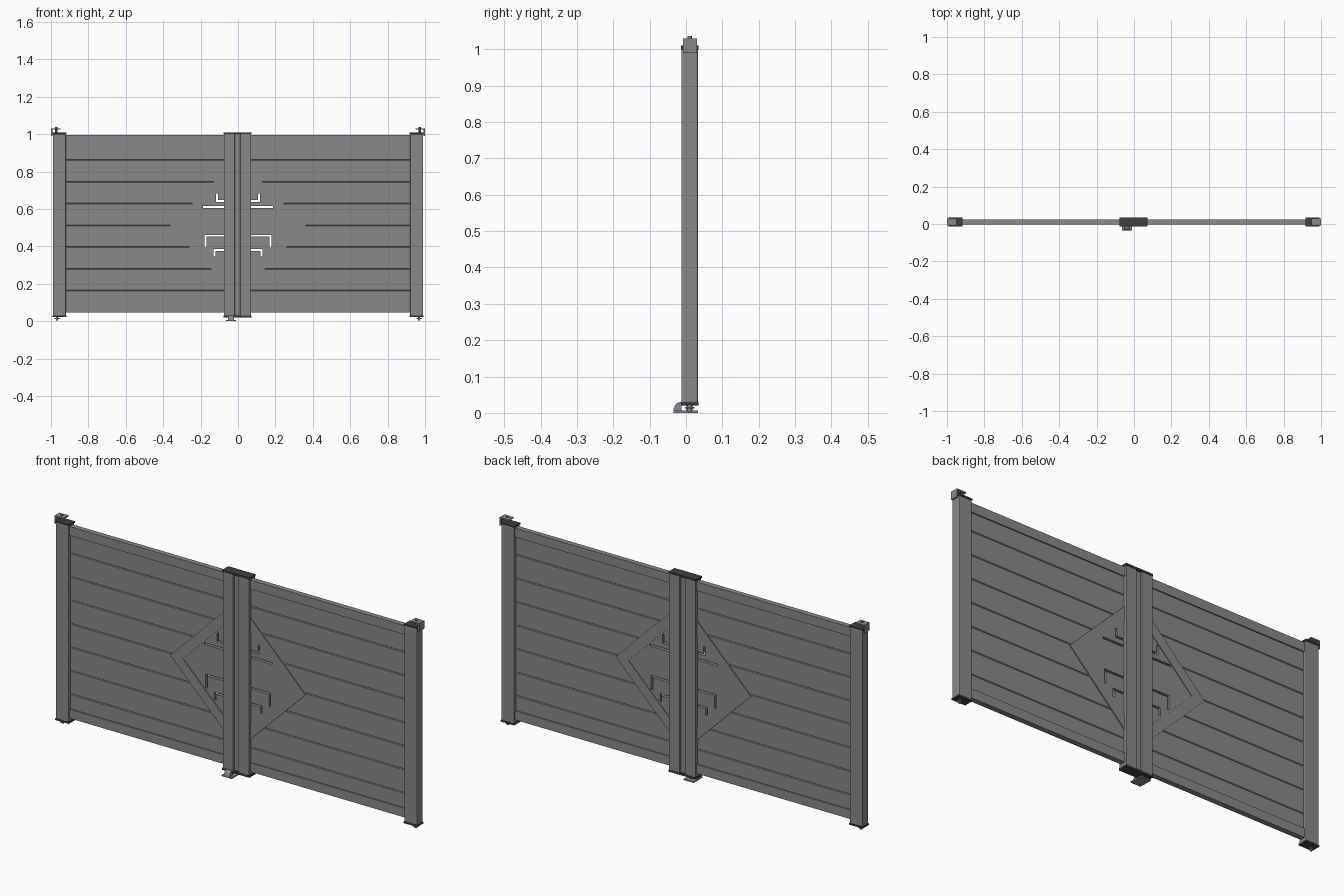
import bpy
import bmesh
import math
from mathutils import Vector

cube = bpy.data.objects.get("Cube")
if cube:
    bpy.data.objects.remove(cube)


def material(name, level):
    mat = bpy.data.materials.new(name)
    mat.use_nodes = True
    colour = (level, level, level, 1)
    mat.diffuse_color = colour
    mat.node_tree.nodes["Principled BSDF"].inputs["Base Color"].default_value = colour
    return mat


GREY = material("grey_aluminium", 0.25)
DARK = material("dark_cap", 0.05)
MID_Y = 0.01      # middle plane of the leaves
MID_Z = 0.505     # centre height of the diamond


def finish(name, bm, mat, bevel=0):
    bmesh.ops.recalc_face_normals(bm, faces=bm.faces)
    mesh = bpy.data.meshes.new(name)
    bm.to_mesh(mesh)
    bm.free()
    obj = bpy.data.objects.new(name, mesh)
    bpy.context.collection.objects.link(obj)
    mesh.materials.append(mat)
    if bevel:
        mod = obj.modifiers.new("edge", "BEVEL")
        mod.width = bevel
        mod.segments = 2
    return obj


def add_prism(bm, points, offset):
    face = bm.faces.new([bm.verts.new(p) for p in points])
    grown = bmesh.ops.extrude_face_region(bm, geom=[face])["geom"]
    moved = [v for v in grown if isinstance(v, bmesh.types.BMVert)]
    bmesh.ops.translate(bm, verts=moved, vec=Vector(offset))


def prism_y(name, outline, half, mat=GREY):
    """Outline in x, z, thickened about the leaf's middle plane."""
    bm = bmesh.new()
    add_prism(bm, [(x, MID_Y - half, z) for x, z in outline], (0, 2 * half, 0))
    return finish(name, bm, mat)


def prism_x(name, outline, x0, x1, mat=GREY):
    """Outline in y, z, extruded along x."""
    bm = bmesh.new()
    add_prism(bm, [(x0, y, z) for y, z in outline], (x1 - x0, 0, 0))
    return finish(name, bm, mat)


def box(name, xs, ys, zs, mat=GREY, bevel=0):
    x0, x1 = sorted(xs)
    bm = bmesh.new()
    add_prism(bm, [(x0, ys[0], zs[0]), (x1, ys[0], zs[0]),
                   (x1, ys[1], zs[0]), (x0, ys[1], zs[0])], (0, 0, zs[1] - zs[0]))
    return finish(name, bm, mat, bevel)


def rod(name, x, y, z0, z1, radius, mat=GREY):
    ring = [math.tau * i / 16 for i in range(16)]
    bm = bmesh.new()
    add_prism(bm, [(x + radius * math.cos(a), y + radius * math.sin(a), z0) for a in ring],
              (0, 0, z1 - z0))
    return finish(name, bm, mat)


def board_profile():
    """Board section with a groove on both faces at every joint."""
    low, high, half, groove = 0.07, 0.97, 0.007, 0.003
    side = [(half, low)]
    for i in range(7):
        z = 0.163 + 0.1163 * i
        side += [(half, z - groove), (half - 0.004, z), (half, z + groove)]
    side.append((half, high))
    back = [(MID_Y + d, z) for d, z in side]
    front = [(MID_Y - d, z) for d, z in reversed(side)]
    return back + front


def slot_cutter(s):
    """Angled slots and one straight slot, starting behind the stile."""
    bm = bmesh.new()
    w, start = 0.009, 0.05
    outlines = [[(start, 0.606), (0.187, 0.606), (0.187, 0.606 + w), (start, 0.606 + w)]]
    for x, z, end in ((0.117, 0.638, 0.682), (0.178, 0.462, 0.393), (0.13, 0.385, 0.346)):
        t = math.copysign(w, end - z)
        outlines.append([(start, z), (x, z), (x, end), (x - w, end), (x - w, z + t), (start, z + t)])
    for outline in outlines:
        add_prism(bm, [(s * x, -0.1, z) for x, z in outline], (0, 0.2, 0))
    obj = finish("slot_cutter", bm, GREY)
    obj.hide_render = True
    return obj


def cut(obj, cutter):
    mod = obj.modifiers.new("slots", "BOOLEAN")
    mod.object = cutter
    mod.solver = "EXACT"
    bpy.context.view_layer.objects.active = obj
    bpy.ops.object.modifier_apply(modifier=mod.name)


POST_Y = (-0.013, 0.033)
CAP_Y = (-0.014, 0.034)

for s, side in ((1, "left"), (-1, "right")):
    # Leaf: grooved boards and rails
    boards = prism_x(side + "_boards", board_profile(), s * 0.06, s * 0.93)
    for part, zs in (("top_rail", (0.95, 0.995)), ("bottom_rail", (0.045, 0.09))):
        box(side + "_" + part, (s * 0.06, s * 0.93), (-0.003, 0.023), zs)

    # Diamond: smooth slotted plate with a raised border
    plate = prism_y(side + "_diamond_plate",
                    [(s * 0.06, MID_Z + 0.25), (s * 0.31, MID_Z), (s * 0.06, MID_Z - 0.25)], 0.0085)
    prism_y(side + "_diamond_border",
            [(s * 0.06, MID_Z + 0.31), (s * 0.37, MID_Z), (s * 0.06, MID_Z - 0.31),
             (s * 0.06, MID_Z - 0.24), (s * 0.30, MID_Z), (s * 0.06, MID_Z + 0.24)], 0.012)
    cutter = slot_cutter(s)
    cut(boards, cutter)
    cut(plate, cutter)
    bpy.data.objects.remove(cutter)

    # Outer post and its caps
    box(side + "_outer_post", (s * 0.92, s * 0.99), POST_Y, (0.028, 1.0), bevel=0.004)
    box(side + "_post_top_cap", (s * 0.918, s * 0.992), CAP_Y, (1.0, 1.008), DARK)
    box(side + "_post_bottom_cap", (s * 0.918, s * 0.992), CAP_Y, (0.022, 0.03), DARK)

    # Top hinge bracket and pin
    box(side + "_hinge_side", (s * 0.993, s * 1.0), (-0.008, 0.03), (0.99, 1.03))
    box(side + "_hinge_top", (s * 0.95, s * 1.0), (-0.008, 0.03), (1.024, 1.03))
    rod(side + "_hinge_pin", s * 0.972, MID_Y, 1.0, 1.037, 0.006)

    # Bottom pivot
    rod(side + "_pivot_pin", s * 0.968, MID_Y, 0.004, 0.024, 0.006)
    rod(side + "_pivot_washer", s * 0.968, MID_Y, 0.012, 0.016, 0.013)

# Meeting stiles with the recessed strip between them
for name, xs in (("right_stile", (-0.075, -0.017)), ("left_stile", (0.012, 0.07))):
    box(name, xs, POST_Y, (0.028, 1.0), bevel=0.002)
box("meeting_strip", (-0.02, 0.015), (-0.003, 0.023), (0.028, 1.0))
box("centre_top_cap", (-0.077, 0.072), CAP_Y, (1.0, 1.01), DARK)
box("centre_bottom_cap", (-0.077, 0.072), CAP_Y, (0.02, 0.03), DARK)

# Floor stop: base plate, rounded catch and bolt
box("stop_plate", (-0.065, -0.01), (-0.035, 0.033), (0, 0.006))
arc = [math.radians(90 + 15 * i) for i in range(7)]
prism_x("stop_catch", [(-0.013, 0.005)] +
        [(-0.013 + 0.022 * math.cos(a), 0.005 + 0.025 * math.sin(a)) for a in arc],
        -0.053, -0.022)
rod("stop_bolt", -0.038, MID_Y, 0.004, 0.024, 0.008)
